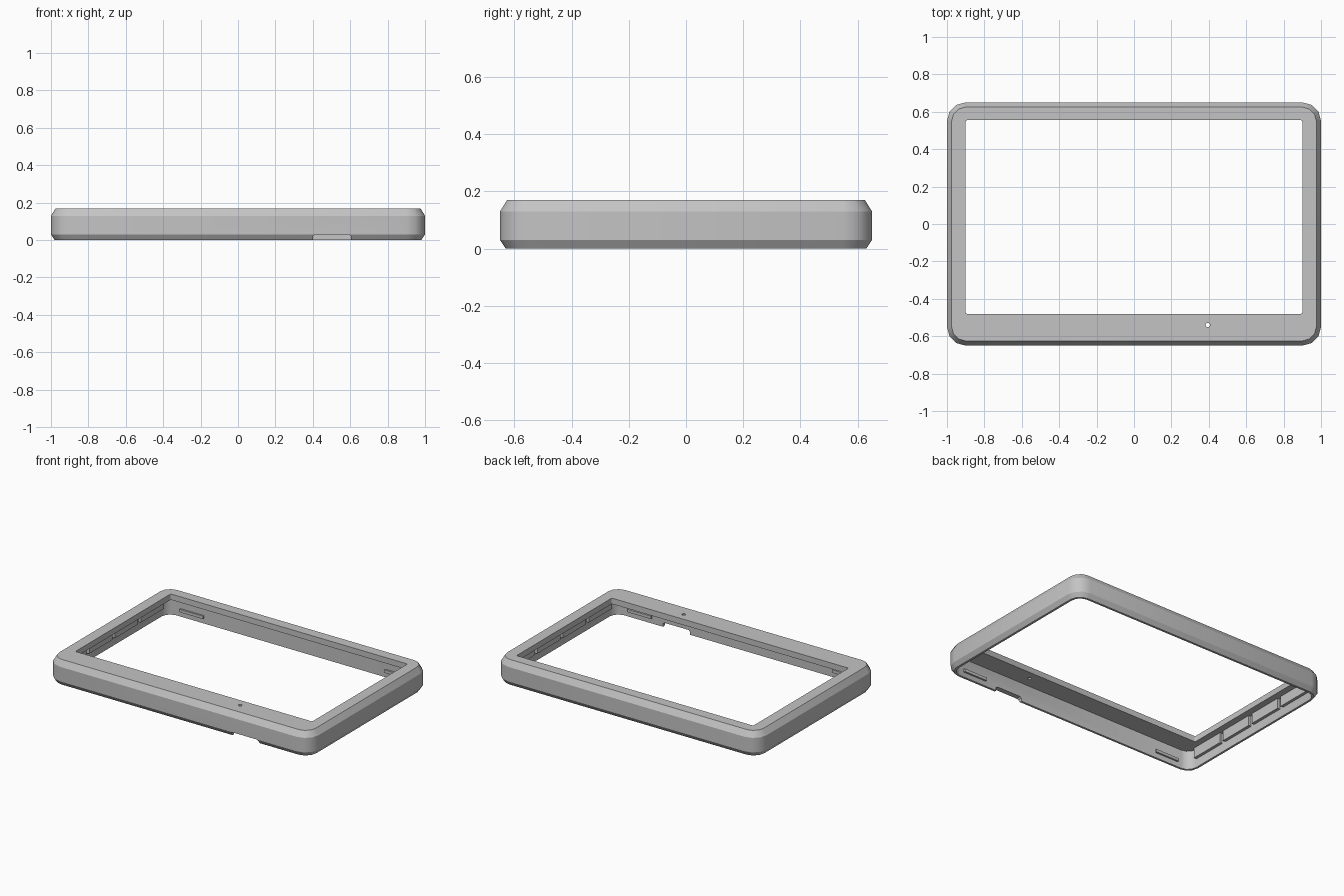
import bpy, bmesh, math
from mathutils import Vector

cube = bpy.data.objects.get("Cube")
if cube:
    bpy.data.objects.remove(cube, do_unlink=True)

HALF_X, HALF_Y, HEIGHT = 1.0, 0.65, 0.17
WALL, PLATE_Z = 0.035, 0.13
CORNER_STEPS = 3

grey = bpy.data.materials.new("plain grey")
grey.use_nodes = True
grey.diffuse_color = (0.55, 0.55, 0.55, 1)
grey.node_tree.nodes["Principled BSDF"].inputs["Base Color"].default_value = (0.55, 0.55, 0.55, 1)


def add_object(name, bm):
    bmesh.ops.recalc_face_normals(bm, faces=bm.faces)
    mesh = bpy.data.meshes.new(name)
    bm.to_mesh(mesh)
    bm.free()
    mesh.materials.append(grey)
    obj = bpy.data.objects.new(name, mesh)
    bpy.context.collection.objects.link(obj)
    return obj


def activate(obj):
    bpy.ops.object.select_all(action="DESELECT")
    obj.select_set(True)
    bpy.context.view_layer.objects.active = obj


def rounded_ring(bm, x0, x1, y0, y1, radius, z):
    """Ring of vertices around a rectangle with rounded corners."""
    centres = [(x1 - radius, y1 - radius), (x0 + radius, y1 - radius),
               (x0 + radius, y0 + radius), (x1 - radius, y0 + radius)]
    ring = []
    for quarter, (cx, cy) in enumerate(centres):
        for step in range(CORNER_STEPS + 1):
            a = (quarter + step / CORNER_STEPS) * math.pi / 2
            ring.append(bm.verts.new((cx + radius * math.cos(a), cy + radius * math.sin(a), z)))
    return ring


def outline(bm, inset, z):
    x, y = HALF_X - inset, HALF_Y - inset
    return rounded_ring(bm, -x, x, -y, y, 0.1 - inset, z)


def window(bm, z):
    return rounded_ring(bm, -0.9, 0.9, -0.48, 0.555, 0.008, z)


def prism(name, points, y0, y1):
    """Extrude an x-z outline along y."""
    bm = bmesh.new()
    face = bm.faces.new([bm.verts.new((x, y0, z)) for x, z in points])
    result = bmesh.ops.extrude_face_region(bm, geom=[face])
    verts = [v for v in result["geom"] if isinstance(v, bmesh.types.BMVert)]
    bmesh.ops.translate(bm, vec=(0, y1 - y0, 0), verts=verts)
    return add_object(name, bm)


def box(name, x0, x1, y0, y1, z0, z1):
    return prism(name, [(x0, z0), (x1, z0), (x1, z1), (x0, z1)], y0, y1)


def cut(target, cutter):
    cutter.hide_render = True
    mod = target.modifiers.new("cut", "BOOLEAN")
    mod.operation, mod.solver, mod.object = "DIFFERENCE", "EXACT", cutter
    activate(target)
    bpy.ops.object.modifier_apply(modifier=mod.name)
    bpy.data.objects.remove(cutter, do_unlink=True)


# Bezel shell: chamfered outside, top plate with window, hollow underside
bm = bmesh.new()
rings = [outline(bm, 0.02, 0), outline(bm, 0, 0.03), outline(bm, 0, 0.13),
         outline(bm, 0.025, HEIGHT), window(bm, HEIGHT), window(bm, PLATE_Z),
         outline(bm, WALL, PLATE_Z), outline(bm, WALL, 0)]
for lower, upper in zip(rings, rings[1:] + rings[:1]):
    count = len(lower)
    for i in range(count):
        j = (i + 1) % count
        bm.faces.new((lower[i], lower[j], upper[j], upper[i]))
shell = add_object("bezel_shell", bm)

# Cable notch in the lower front edge
cut(shell, prism("notch_cutter", [(0.4, -0.02), (0.605, -0.02), (0.605, 0.02),
                                  (0.595, 0.03), (0.41, 0.03), (0.4, 0.02)], -0.7, -0.59))

# Pinhole in the front border
bm = bmesh.new()
bmesh.ops.create_cone(bm, cap_ends=True, segments=16, radius1=0.012, radius2=0.012, depth=0.2)
bmesh.ops.translate(bm, vec=(0.395, -0.54, HEIGHT), verts=bm.verts)
cut(shell, add_object("pinhole_cutter", bm))

activate(shell)
bpy.ops.object.shade_smooth_by_angle(angle=math.radians(31))

# Snap ridges inside the front and back walls
inner_y = HALF_Y - WALL
for side, y in (("front", -inner_y), ("back", inner_y)):
    toward = -math.copysign(0.012, y)
    for label, x in (("right", -0.78), ("left", 0.78)):
        box(f"{side}_{label}_snap_ridge", x - 0.09, x + 0.09,
            y - toward / 2, y + toward, 0.035, 0.055)

# Row of stiffening pads inside each side wall
inner_x = HALF_X - WALL
for label, sign in (("right", -1), ("left", 1)):
    for i in range(4):
        y = -0.42 + 0.28 * i
        xs = sorted((sign * (inner_x - 0.02), sign * (inner_x + 0.008)))
        box(f"{label}_side_pad_{i + 1}", *xs, y - 0.125, y + 0.125, 0.06, PLATE_Z + 0.004)
